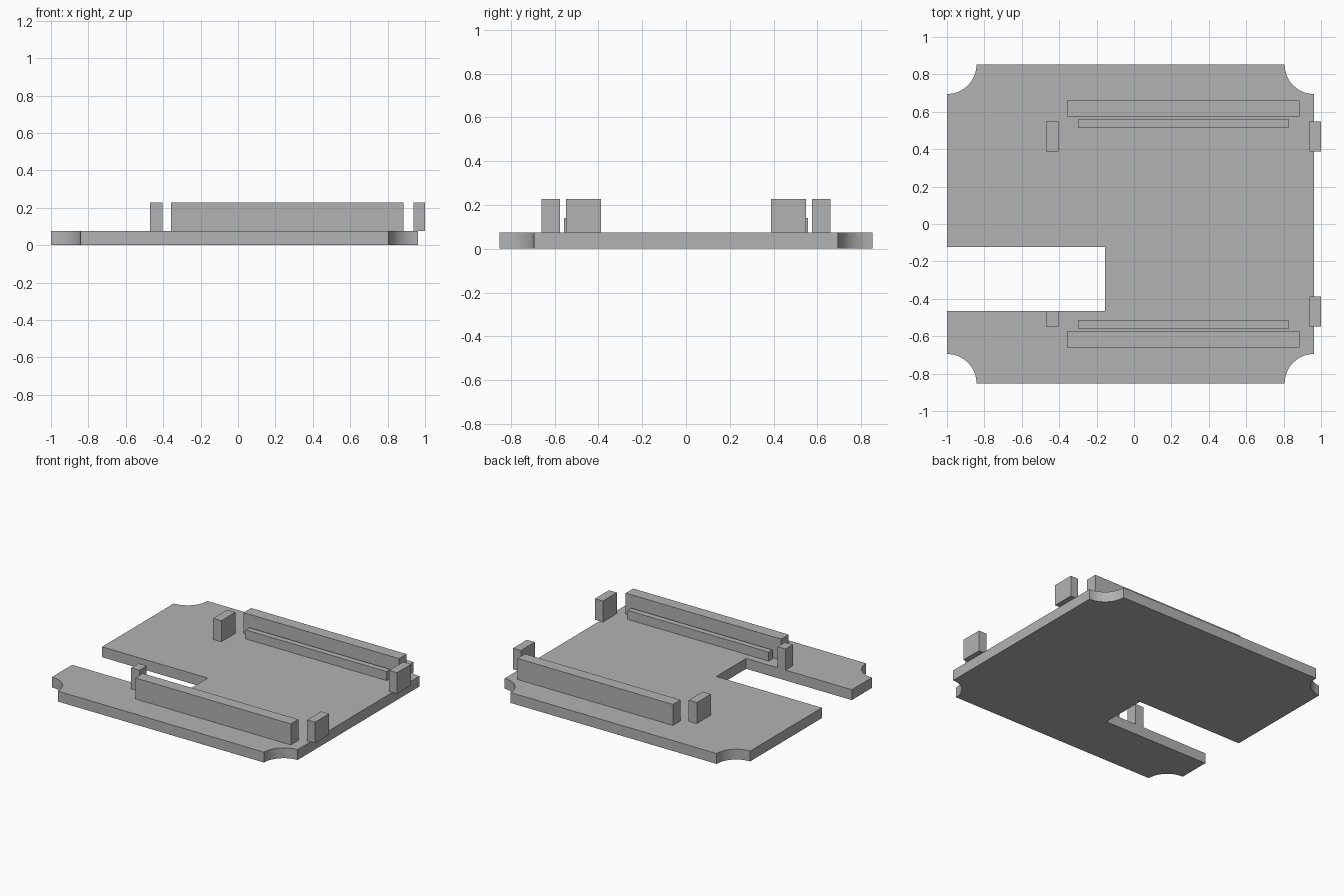
import bpy, bmesh, math

cube = bpy.data.objects.get("Cube")
if cube:
    bpy.data.objects.remove(cube, do_unlink=True)

grey = bpy.data.materials.new("plain_grey")
grey.use_nodes = True
GREY = (0.45, 0.45, 0.45, 1)
grey.diffuse_color = GREY
grey.node_tree.nodes["Principled BSDF"].inputs["Base Color"].default_value = GREY

PLATE_TOP, TOP = 0.075, 0.227
LEFT, RIGHT, HALF_Y, RADIUS = -1.0, 0.963, 0.853, 0.158
SLOT_FRONT, SLOT_BACK, SLOT_END = -0.465, -0.124, -0.155


def prism(name, outline, z0, z1):
    """Extrude a counter-clockwise outline upward."""
    bm = bmesh.new()
    face = bm.faces.new([bm.verts.new((x, y, z0)) for x, y in outline])
    top = bmesh.ops.extrude_face_region(bm, geom=[face], use_keep_orig=True)["geom"]
    bmesh.ops.translate(bm, vec=(0, 0, z1 - z0),
                        verts=[v for v in top if isinstance(v, bmesh.types.BMVert)])
    bmesh.ops.recalc_face_normals(bm, faces=bm.faces)
    mesh = bpy.data.meshes.new(name)
    bm.to_mesh(mesh)
    bm.free()
    mesh.materials.append(grey)
    obj = bpy.data.objects.new(name, mesh)
    bpy.context.collection.objects.link(obj)
    return obj


def block(name, x0, x1, y0, y1, z1):
    return prism(name, [(x0, y0), (x1, y0), (x1, y1), (x0, y1)], PLATE_TOP, z1)


def scoop(cx, cy, start):
    """Concave quarter circle around a corner, swept clockwise."""
    steps = 16
    angles = [math.radians(start - 90 * i / steps) for i in range(steps + 1)]
    return [(cx + RADIUS * math.cos(a), cy + RADIUS * math.sin(a)) for a in angles]


# Base plate with scooped corners and an open slot
outline = scoop(LEFT, -HALF_Y, 90) + scoop(RIGHT, -HALF_Y, 180)
outline += scoop(RIGHT, HALF_Y, 270) + scoop(LEFT, HALF_Y, 360)
outline += [(LEFT, SLOT_BACK), (SLOT_END, SLOT_BACK),
            (SLOT_END, SLOT_FRONT), (LEFT, SLOT_FRONT)]
plate = prism("base_plate", outline, 0, PLATE_TOP)
bpy.context.view_layer.objects.active = plate
plate.select_set(True)
bpy.ops.object.shade_smooth_by_angle(angle=math.radians(30))

# Rails and pegs, mirrored front to back
for side, s in (("front", -1), ("back", 1)):
    def pair(name, x0, x1, near, far, z1):
        y0, y1 = sorted((s * near, s * far))
        block(f"{side}_{name}", x0, x1, y0, y1, z1)

    pair("outer_rail", -0.358, 0.885, 0.575, 0.661, TOP)
    pair("inner_rail", -0.30, 0.828, 0.516, 0.558, 0.14)
    pair("left_peg", 0.937, 1.0, 0.388, 0.548, TOP)
    # The front right peg is trimmed flush with the slot
    pair("right_peg", -0.47, -0.405, 0.388 if s > 0 else -SLOT_FRONT, 0.548, TOP)
